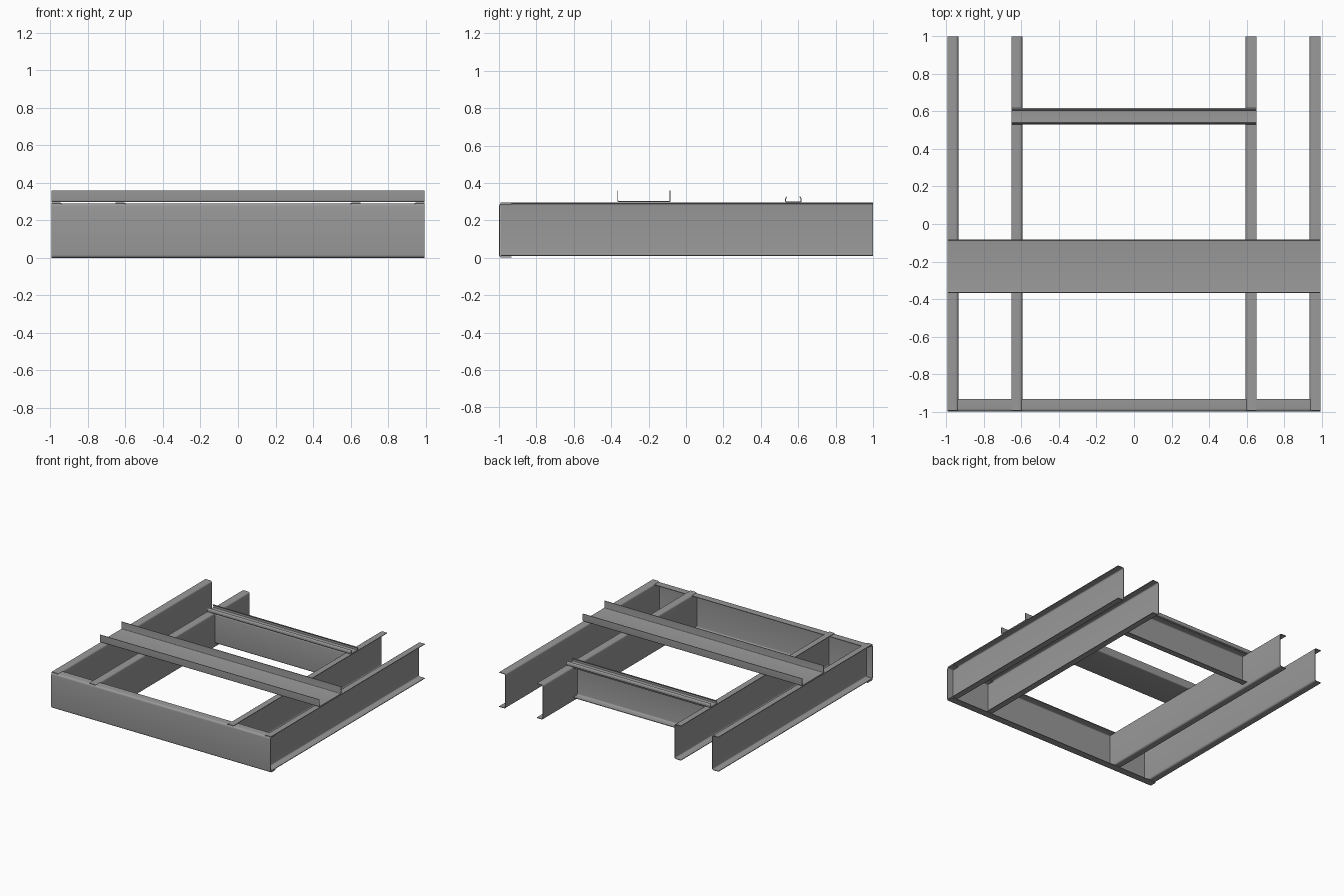
import bpy, bmesh
from math import pi, cos, sin
from mathutils import Vector

cube = bpy.data.objects.get("Cube")
if cube:
    bpy.data.objects.remove(cube, do_unlink=True)

steel = bpy.data.materials.new("grey steel")
steel.use_nodes = True
GREY = (0.32, 0.32, 0.32, 1)
steel.diffuse_color = GREY
steel.node_tree.nodes["Principled BSDF"].inputs["Base Color"].default_value = GREY


def rounded(points, radius, steps=4):
    """Round the inner corners of an open path with quadratic bends."""
    pts = [Vector(p) for p in points]
    out = [pts[0]]
    for a, b, c in zip(pts, pts[1:], pts[2:]):
        p = b + (a - b).normalized() * radius
        q = b + (c - b).normalized() * radius
        for i in range(steps + 1):
            t = i / steps
            out.append(p * (1 - t) ** 2 + b * 2 * t * (1 - t) * 1 + q * t * t)
    return out + [pts[-1]]


def folded_sheet(name, path, start, end, place, radius=0.014, thick=0.005):
    """Sweep a folded sheet section from start to end; place maps (u, v, length) to xyz."""
    line = rounded(path, radius)
    left, right = [], []
    for i, p in enumerate(line):
        d = (line[min(i + 1, len(line) - 1)] - line[max(i - 1, 0)]).normalized()
        n = Vector((-d.y, d.x)) * thick / 2
        left.append(p + n)
        right.append(p - n)
    bm = bmesh.new()
    rings = []
    for s in (start, end):
        rings.append([[bm.verts.new(place(p.x, p.y, s)) for p in side] for side in (left, right)])
    (l0, r0), (l1, r1) = rings
    for i in range(len(line) - 1):
        j = i + 1
        bm.faces.new((l0[i], l0[j], l1[j], l1[i]))
        bm.faces.new((r0[i], r0[j], r1[j], r1[i]))
        bm.faces.new((l0[i], l0[j], r0[j], r0[i]))
        bm.faces.new((l1[i], l1[j], r1[j], r1[i]))
    for i in (0, -1):
        bm.faces.new((l0[i], l1[i], r1[i], r0[i]))
    bmesh.ops.recalc_face_normals(bm, faces=bm.faces)
    mesh = bpy.data.meshes.new(name)
    bm.to_mesh(mesh)
    bm.free()
    mesh.materials.append(steel)
    obj = bpy.data.objects.new(name, mesh)
    bpy.context.collection.objects.link(obj)
    bpy.ops.object.select_all(action='DESELECT')
    obj.select_set(True)
    bpy.context.view_layer.objects.active = obj
    bpy.ops.object.shade_smooth_by_angle(angle=pi / 6)


def channel(web, tip, low, high):
    """C section: web position, flange tip position, bottom and top."""
    return [(tip, low), (web, low), (web, high), (tip, high)]


def along_x(u, v, s):
    return (s, u, v)


# Four long beams, webs facing the middle and flanges pointing outward
for side, label in ((-1, "right"), (1, "left")):
    for name, web, tip in (("outer", 0.939, 0.995), ("inner", 0.598, 0.654)):
        folded_sheet(f"{name}_beam_{label}", channel(web, tip, 0.013, 0.293),
                     -0.993, 1, lambda u, v, s, k=side: (k * u, s, v))

# Front beam, slightly lower so the long beams nest inside it
folded_sheet("front_beam", channel(-0.997, -0.932, 0.003, 0.288), -0.995, 0.995, along_x)

# Rear tie channel between the inner beams
folded_sheet("rear_tie", channel(0.555, 0.61, 0.045, 0.288), -0.598, 0.598, along_x)

# Wide tray lying across the beams
folded_sheet("cross_tray", [(-0.365, 0.36), (-0.365, 0.3), (-0.085, 0.3), (-0.085, 0.36)],
             -0.995, 0.995, along_x, radius=0.008)

# Small lipped rail above the rear tie
folded_sheet("rear_rail", [(0.54, 0.327), (0.532, 0.317), (0.532, 0.299), (0.616, 0.299),
                           (0.616, 0.317), (0.608, 0.327)],
             -0.654, 0.654, along_x, radius=0.005)
